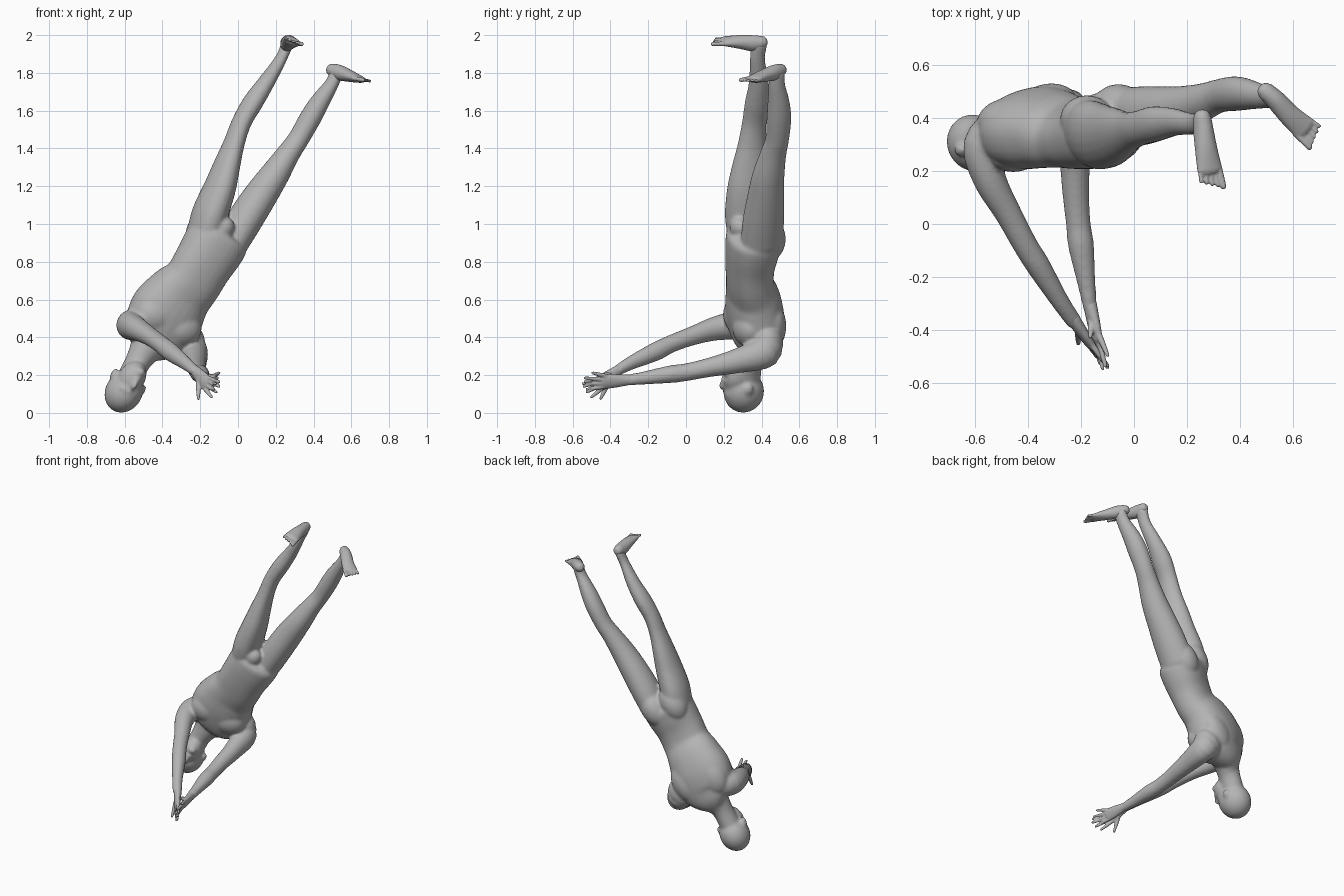
import bpy, bmesh, math
from mathutils import Vector, Matrix

skin = bpy.data.materials.new("grey_clay")
skin.diffuse_color = (0.46, 0.46, 0.46, 1)

ACROSS = Vector((0.85, 0.30, -0.42)).normalized()   # shoulder-to-shoulder direction
UP = Vector((0.5, 0.02, 0.86)).normalized()         # head-to-feet direction
FRONT = UP.cross(ACROSS).normalized()               # out of the back


def spline(rows, n=5):
    """Catmull-Rom through rows of (x, y, z, half width, half depth)."""
    out = []
    rows = [list(r) for r in rows]
    for i in range(len(rows) - 1):
        a, b, c, d = (rows[max(i - 1, 0)], rows[i], rows[i + 1], rows[min(i + 2, len(rows) - 1)])
        for k in range(n):
            t = k / n
            out.append([0.5 * (2 * q + (r - p) * t + (2 * p - 5 * q + 4 * r - s) * t * t
                               + (3 * q - p - 3 * r + s) * t ** 3) for p, q, r, s in zip(a, b, c, d)])
    return out + [rows[-1]]


def loft(bm, rows, across=ACROSS, sides=20, square=1.0):
    """Elliptical tube with rounded ends; square < 1 makes it boxier."""
    pts = spline(rows)
    centres = [Vector(p[:3]) for p in pts]
    rings = []

    def bend(x):
        return math.copysign(abs(x) ** square, x)

    for i, p in enumerate(pts):
        tan = (centres[min(i + 1, len(pts) - 1)] - centres[max(i - 1, 0)]).normalized()
        u = (across - tan * across.dot(tan)).normalized()
        v = tan.cross(u)
        steps = [(0, 1)]
        r = min(p[3], p[4])
        if i == 0:
            steps = [(-0.9 * r, 0.4), (-0.6 * r, 0.78), (0, 1)]
        if i == len(pts) - 1:
            steps = [(0, 1), (0.6 * r, 0.78), (0.9 * r, 0.4)]
        for off, s in steps:
            rings.append([bm.verts.new(centres[i] + tan * off
                          + u * (p[3] * s * bend(math.cos(2 * math.pi * k / sides)))
                          + v * (p[4] * s * bend(math.sin(2 * math.pi * k / sides)))) for k in range(sides)])
    for a, b in zip(rings, rings[1:]):
        for k in range(sides):
            bm.faces.new((a[k], a[(k + 1) % sides], b[(k + 1) % sides], b[k]))
    bm.faces.new(rings[0][::-1])
    bm.faces.new(rings[-1])


def blob(bm, centre, radii, axes=(ACROSS, FRONT, UP)):
    """Ellipsoid with its own axes."""
    rot = Matrix(axes).transposed().to_4x4()
    m = Matrix.Translation(centre) @ rot @ Matrix.Diagonal((*radii, 1))
    bmesh.ops.create_uvsphere(bm, u_segments=24, v_segments=14, radius=1, matrix=m)


def finish(bm, name, voxel, smooth):
    """Fuse the overlapping volumes into one smooth skin."""
    bmesh.ops.recalc_face_normals(bm, faces=bm.faces)
    me = bpy.data.meshes.new(name)
    bm.to_mesh(me)
    bm.free()
    me.materials.append(skin)
    ob = bpy.data.objects.new(name, me)
    bpy.context.collection.objects.link(ob)
    rm = ob.modifiers.new("fuse", 'REMESH')
    rm.mode = 'VOXEL'
    rm.voxel_size = voxel
    rm.use_smooth_shade = True
    sm = ob.modifiers.new("soften", 'SMOOTH')
    sm.iterations = smooth
    sm.factor = 0.5


# torso, from the neck to the crotch
body = bmesh.new()
loft(body, [(-.50, .36, .32, .075, .075), (-.465, .375, .37, .14, .105), (-.42, .37, .43, .188, .134),
            (-.375, .364, .53, .203, .146), (-.312, .356, .62, .18, .137), (-.245, .340, .69, .159, .12),
            (-.19, .338, .78, .159, .124), (-.135, .35, .87, .167, .137), (-.10, .36, .93, .165, .135),
            (-.085, .365, .955, .14, .08)], sides=32, square=0.88)
# chest, shoulder blades and buttocks, all shallow
for side in (-1, 1):
    blob(body, Vector((-.385, .36, .49)) + ACROSS * side * .08 - FRONT * .06, (.11, .08, .10))
    blob(body, Vector((-.385, .362, .49)) + ACROSS * side * .09 + FRONT * .065, (.10, .078, .14))
    blob(body, Vector((-.105, .37, .94)) + ACROSS * side * .07 + FRONT * .05, (.088, .09, .125))
# shoulder muscles tying the arms to the back
blob(body, (-.525, .335, .475), (.08, .09, .10))
blob(body, (-.265, .43, .365), (.08, .085, .10))
# groin bulge
blob(body, (-.075, .28, .98), (.055, .05, .06))

# arms, reaching forward and meeting at the hands
loft(body, [(-.49, .37, .46, .09, .09), (-.57, .295, .465, .08, .075), (-.545, .17, .45, .066, .063),
            (-.475, .04, .41, .051, .051), (-.41, -.08, .365, .047, .047), (-.36, -.16, .325, .05, .046),
            (-.28, -.29, .265, .037, .035), (-.225, -.37, .22, .027, .031)], Vector((0, 0, 1)))
loft(body, [(-.29, .42, .40, .09, .09), (-.24, .42, .325, .088, .08), (-.225, .27, .275, .066, .061),
            (-.22, .12, .24, .051, .051), (-.21, 0, .215, .047, .047), (-.20, -.08, .205, .047, .049),
            (-.18, -.22, .185, .035, .035), (-.165, -.32, .172, .029, .026)], Vector((0, 0, 1)))

# legs
loft(body, [(-.185, .345, .93, .087, .125), (-.15, .337, 1.05, .092, .135), (-.10, .334, 1.18, .083, .122),
            (-.062, .341, 1.30, .069, .103), (-.02, .35, 1.43, .054, .077), (.02, .362, 1.54, .051, .067),
            (.08, .378, 1.645, .053, .068), (.15, .385, 1.75, .044, .054), (.225, .378, 1.87, .031, .042),
            (.26, .388, 1.95, .031, .044)])
loft(body, [(-.035, .40, .90, .088, .115), (.035, .41, 1.02, .093, .112), (.112, .422, 1.14, .089, .10),
            (.19, .436, 1.255, .078, .087), (.265, .462, 1.37, .062, .071), (.32, .483, 1.45, .056, .064),
            (.38, .492, 1.555, .057, .067), (.43, .490, 1.64, .052, .06), (.495, .48, 1.74, .037, .045),
            (.52, .482, 1.795, .035, .043)])

# neck and head
face = Vector((.30, -.95, -.10)).normalized()
side_dir = (UP.cross(face)).normalized()
face = side_dir.cross(UP).normalized()
head_axes = (side_dir, face, UP)
loft(body, [(-.575, .32, .18, .068, .075), (-.53, .335, .27, .068, .073), (-.485, .355, .345, .09, .085)])
blob(body, (-.604, .306, .112), (.098, .109, .115), head_axes)
blob(body, (-.562, .265, .185), (.071, .073, .095), head_axes)
head = Vector((-.585, .295, .15))
blob(body, head + face * .094 + UP * .048, (.025, .022, .015), head_axes)   # lips
blob(body, head + face * .104 + UP * .012, (.015, .025, .028), head_axes)   # nose
blob(body, head + face * .080 - UP * .032, (.055, .022, .015), head_axes)   # brow
blob(body, head + face * .080 + UP * .09, (.03, .03, .024), head_axes)      # chin
for side in (-1, 1):
    blob(body, head + side_dir * side * .092 - face * .012 + UP * .012, (.015, .024, .034), head_axes)
finish(body, "body", 0.009, 9)


def hand(name, wrist, knuckle, tips, thumb):
    """Flat palm with four spread fingers and a thumb."""
    bm = bmesh.new()
    w, k = Vector(wrist), Vector(knuckle)
    mid = w.lerp(k, .55)
    spread = (Vector(tips[0]) - Vector(tips[3])).normalized()
    loft(bm, [(*w, .028, .026), (*mid, .038, .022), (*k, .042, .017)], spread)
    for i, tip in enumerate(tips):
        base = k + spread * (.03 - .02 * i) - (k - w).normalized() * .01
        loft(bm, [(*base, .012, .012), (*base.lerp(Vector(tip), .5), .011, .011),
                  (*tip, .008, .008)], spread, 12)
    base = w.lerp(k, .35)
    loft(bm, [(*base, .017, .017), (*base.lerp(Vector(thumb), .6), .013, .013),
              (*thumb, .008, .008)], Vector((1, 0, .2)), 12)
    finish(bm, name, 0.005, 2)


hand("left_hand", (-.232, -.355, .228), (-.165, -.455, .155),
     [(-.10, -.535, .165), (-.10, -.54, .14), (-.115, -.525, .11), (-.14, -.50, .085)], (-.21, -.452, .075))
hand("right_hand", (-.167, -.30, .175), (-.14, -.435, .165),
     [(-.10, -.495, .212), (-.108, -.535, .185), (-.118, -.545, .155), (-.128, -.525, .125)], (-.165, -.425, .21))


def foot(name, rows, across, reach, big_toe):
    """Wedge foot with a row of five toes."""
    bm = bmesh.new()
    across = Vector(across).normalized()
    reach = Vector(reach)
    loft(bm, rows, across)
    ball = Vector(rows[-1][:3])
    for i in range(5):
        rank = i if big_toe < 0 else 4 - i
        base = ball + across * (-.036 + .018 * i) - reach * .3
        tip = ball + across * (-.042 + .021 * i) + reach * (1 - .1 * rank)
        r = .013 if rank == 0 else .0095
        loft(bm, [(*base, r, r), (*tip, r * .9, r * .85)], across, 12)
    finish(bm, name, 0.005, 1)


foot("left_foot", [(.258, .40, 1.962, .034, .035), (.262, .355, 1.957, .038, .043),
                   (.272, .285, 1.964, .043, .036), (.286, .205, 1.967, .05, .022)],
     (.94, .1, -.34), (.012, -.068, 0), 1)
foot("right_foot", [(.499, .50, 1.815, .034, .034), (.535, .467, 1.802, .038, .041),
                    (.59, .408, 1.784, .042, .032), (.645, .36, 1.766, .048, .019)],
     (.62, .75, -.1), (.044, -.038, -.008), -1)
